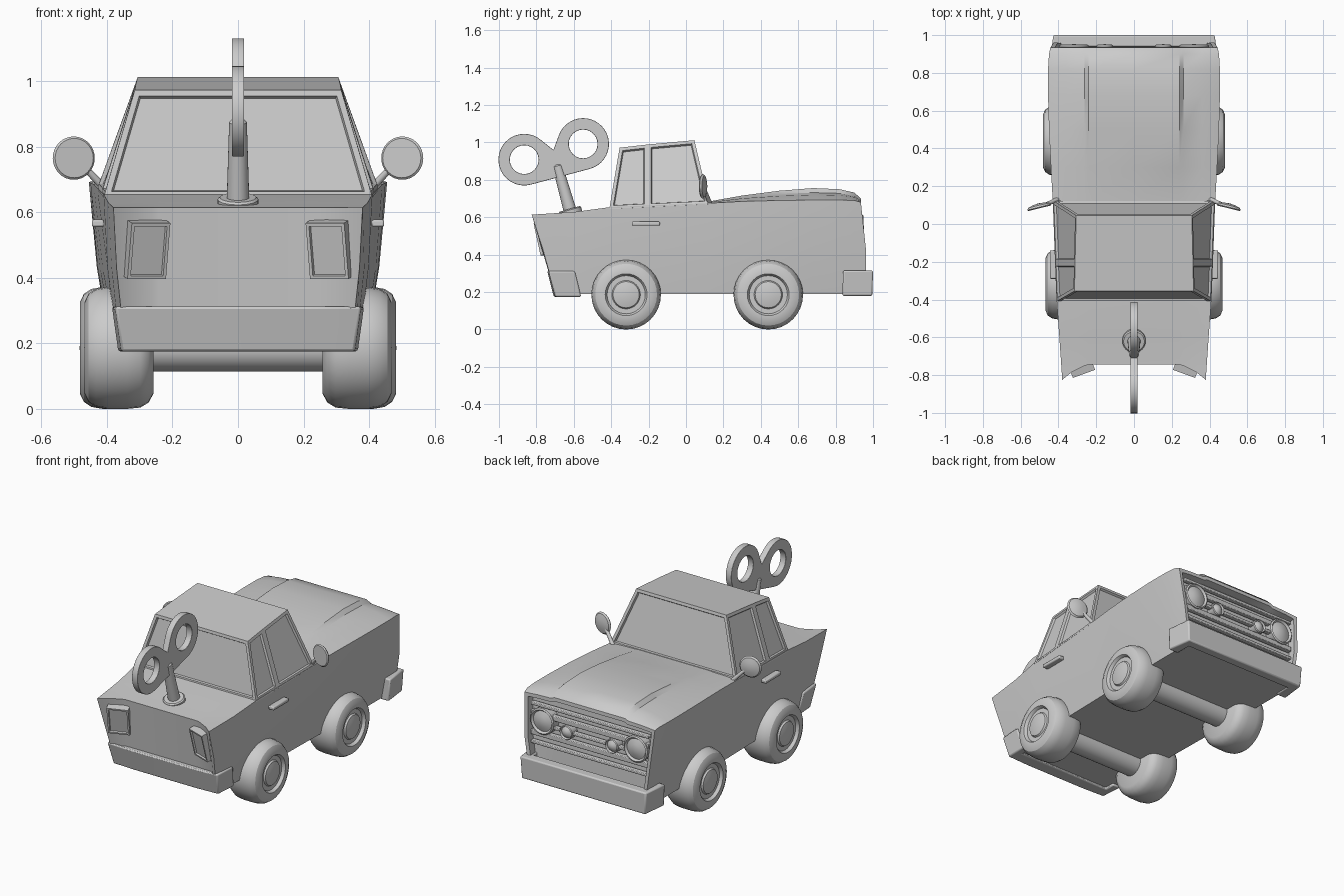
import bpy, bmesh
from math import sin, cos, pi, atan2, radians
from mathutils import Vector, Matrix

if "Cube" in bpy.data.objects:
    bpy.data.objects.remove(bpy.data.objects["Cube"])


def finish(name, bm):
    bmesh.ops.recalc_face_normals(bm, faces=bm.faces)
    me = bpy.data.meshes.new(name)
    bm.to_mesh(me)
    bm.free()
    ob = bpy.data.objects.new(name, me)
    bpy.context.collection.objects.link(ob)
    return ob


def bevel(ob, width, segs=2):
    m = ob.modifiers.new("bevel", 'BEVEL')
    m.width, m.segments, m.limit_method = width, segs, 'ANGLE'
    return ob


def lathe(name, profile, loc, axis, segs=32):
    """Turn (along, radius) points around an axis direction."""
    bm = bmesh.new()
    rings = []
    for a, r in profile:
        n = segs if r > 0 else 1
        rings.append([bm.verts.new((r * cos(2 * pi * i / segs), r * sin(2 * pi * i / segs), a)) for i in range(n)])
    for p, q in zip(rings, rings[1:]):
        for i in range(segs):
            j = (i + 1) % segs
            f = [p[i % len(p)], p[j % len(p)], q[j % len(q)], q[i % len(q)]]
            bm.faces.new(list(dict.fromkeys(f)))
    ob = finish(name, bm)
    ob.matrix_world = Matrix.Translation(loc) @ Vector(axis).to_track_quat('Z', 'Y').to_matrix().to_4x4()
    return ob


def rod(name, a, b, r1, r2, segs=24):
    d = Vector(b) - Vector(a)
    L = d.length
    return lathe(name, [(0, 0), (0, r1), (L - r2 * .4, r2), (L - r2 * .1, r2 * .7), (L, 0)], a, d, segs)


def box(name, loc, size, rot=(0, 0, 0)):
    bm = bmesh.new()
    bmesh.ops.create_cube(bm, size=1)
    bmesh.ops.scale(bm, vec=size, verts=bm.verts)
    ob = finish(name, bm)
    ob.location, ob.rotation_euler = loc, rot
    return ob


def prism(name, half, z0, z1, taper, dy):
    """Mirror a half outline in x and extrude it from z1 down to a tapered bottom."""
    pts = half + [(-x, y) for x, y in reversed(half)]
    bm = bmesh.new()
    top = [bm.verts.new((x, y, z1)) for x, y in pts]
    bot = [bm.verts.new((x * taper, y + dy, z0)) for x, y in pts]
    bm.faces.new(top)
    bm.faces.new(bot[::-1])
    for i in range(len(pts)):
        j = (i + 1) % len(pts)
        bm.faces.new((top[i], bot[i], bot[j], top[j]))
    return bevel(finish(name, bm), .008)


# Body: lofted cross-sections from tail to nose, with raised hood centre
def section(y, wt, wb, zs, zh, zc, tail=0, lean=0):
    xs = [0, .24, .262, .36 if wt > .39 else .33, wt]
    zt = [zc, zc, zh, zs + .7 * (zh - zs), zs]
    drop = [0, 0, .005, .04, .08]
    top = [(x, y - tail * d - lean, z) for x, z, d in zip(xs, zt, drop)]
    yb = y + .045 if tail else y
    bot = [(min(x, wb * (.85 + .05 * i)) if i == 3 else (wb if i == 4 else x), yb, .19) for i, x in enumerate(xs)]
    mid = ((wt + wb) / 2 + .008, y - tail * .02 + (.002 if lean else 0), .43)
    m = lambda p: (-p[0], p[1], p[2])
    return ([m(p) for p in top[:0:-1]] + top + [mid] + bot[::-1] + [m(p) for p in bot[1:]] + [m(mid)])


stations = [
    (-.745, .38, .345, .614, .614, .614, 1),
    (-.60, .395, .36, .628, .628, .628),
    (-.40, .41, .37, .655, .655, .655),
    (.12, .43, .38, .675, .682, .684),
    (.30, .44, .385, .685, .708, .716),
    (.50, .45, .39, .69, .724, .742),
    (.68, .455, .39, .692, .732, .756),
    (.82, .455, .39, .692, .728, .75),
    (.90, .45, .39, .69, .715, .732),
    (.96, .443, .39, .68, .69, .70, 0, .025),
]
bm = bmesh.new()
rings = [[bm.verts.new(p) for p in section(*s)] for s in stations]
for p, q in zip(rings, rings[1:]):
    for i in range(20):
        j = (i + 1) % 20
        bm.faces.new((p[i], p[j], q[j], q[i]))
caps = []
for r in (rings[0], rings[-1]):
    cap = [bm.faces.new((r[i], r[i + 1], r[17 - i], r[18 - i])) for i in range(1, 7)]
    cap += [bm.faces.new((r[0], r[1], r[17], r[18], r[19])), bm.faces.new((r[7], r[8], r[9], r[10], r[11]))]
    caps.append(cap)
bmesh.ops.recalc_face_normals(bm, faces=bm.faces)
bmesh.ops.inset_region(bm, faces=caps[1], thickness=.022, use_even_offset=True)
bmesh.ops.inset_region(bm, faces=caps[1], thickness=.004, depth=-.05, use_even_offset=True)
finish("body", bm)

# Cabin: tapered shell with inset windows
bm = bmesh.new()
base = [(.41, -.41, .645), (.418, -.205, .655), (.43, .125, .67)]
roof = [(.315, -.355, .972), (.312, -.205, .989), (.306, .045, 1.012)]
loop = lambda pts: [bm.verts.new(p) for p in pts] + [bm.verts.new((-x, y, z)) for x, y, z in reversed(pts)]
lo, hi = loop(base), loop(roof)
bm.faces.new(hi)
bm.faces.new(lo[::-1])
panes = [bm.faces.new((lo[i], lo[(i + 1) % 6], hi[(i + 1) % 6], hi[i])) for i in range(6)]
bmesh.ops.recalc_face_normals(bm, faces=bm.faces)
bmesh.ops.inset_individual(bm, faces=panes, thickness=.018, use_even_offset=True)
bmesh.ops.inset_individual(bm, faces=panes, thickness=.005, depth=-.012, use_even_offset=True)
finish("cabin", bm)

# Bumpers
prism("front_bumper", [(.38, .84), (.447, .84), (.428, 1.0)], .18, .315, .98, -.004).data.update()
bpy.data.objects.remove(bpy.data.objects["front_bumper"])
prism("front_bumper", [(.38, .94), (.38, .84), (.447, .84), (.428, 1.0)], .18, .315, .98, -.004)
prism("rear_bumper", [(.33, -.66), (.33, -.595), (.385, -.595), (.375, -.735), (.22, -.742)], .175, .312, .95, .035)

# Wheels and axles
tyre = [(-.11, 0), (-.11, .14), (-.095, .167), (-.07, .182), (-.03, .186), (.03, .186), (.065, .18), (.088, .165),
        (.1, .14), (.1, .112), (.09, .105), (.082, .102), (.082, .076), (.092, .07), (.099, .04), (.101, 0)]
for label, y, x in (("front", .44, .382), ("rear", -.32, .368)):
    for s in (-1, 1):
        lathe(label + "_wheel", tyre, (s * x, y, .186), (s, 0, 0))
    lathe(label + "_axle", [(-.3, 0), (-.3, .072), (.3, .072), (.3, 0)], (0, y, .186), (1, 0, 0))

# Headlights, mirrors, handles and tail lights on both sides
dish = [(-.01, 0), (-.01, .06), (-.004, .066), (.006, .058), (.014, .03), (.017, 0)]
for s in (-1, 1):
    for label, x, z, r in (("headlight", .318, .535, .08), ("small_light", .155, .51, .043)):
        lathe(label, [(-.04, 0), (-.04, r), (.018, r), (.024, r * .9), (.012, r * .78), (.024, r * .4), (.028, 0)],
              (s * x, .925, z), (0, 1, 0))
    lathe("mirror", dish, (s * .502, .093, .765), (s * .24, .97, 0))
    rod("mirror_arm", (s * .405, .13, .67), (s * .475, .10, .745), .012, .01, 12)
    bevel(box("door_handle", (s * .427, -.215, .566), (.038, .15, .022)), .006)
    ob = box("tail_light", (s * .28, -.752, .487), (.125, .05, .175), (radians(13), 0, -s * radians(20)))
    bm = bmesh.new()
    bm.from_mesh(ob.data)
    back = [f for f in bm.faces if f.normal.y < -.9]
    bmesh.ops.inset_region(bm, faces=back, thickness=.014)
    bmesh.ops.inset_region(bm, faces=back, thickness=.003, depth=-.01)
    bm.to_mesh(ob.data)
    bm.free()

# Grille bars
for z, h in ((.39, .018), (.45, .03), (.51, .018), (.57, .03), (.625, .018)):
    bevel(box("grille_bar", (0, .922, z), (.80, .03, h)), .004)

# Wind-up key: base, shaft and double-ring handle
foot, tip = Vector((0, -.615, .618)), Vector((0, -.69, .885))
rod("key_shaft", foot, tip, .035, .027)
lathe("key_base", [(0, 0), (0, .062), (.022, .062), (.028, .055), (.028, 0)], foot, tip - foot)
c1, c2 = Vector((-.865, .908)), Vector((-.55, .992))
a = atan2(c2.y - c1.y, c2.x - c1.x)


def arc(c, r, t0, t1, n):
    return [(c.x + r * cos(t0 + (t1 - t0) * i / n), c.y + r * sin(t0 + (t1 - t0) * i / n)) for i in range(n + 1)]


mid = (c1 + c2) / 2
outline = (arc(c1, .135, a + radians(35), a + 1.5 * pi, 24)
           + arc(c2, .135, a - pi / 2, a + radians(145), 24) + [(mid.x, mid.y + .005)])
cu = bpy.data.curves.new("key_handle", 'CURVE')
cu.dimensions, cu.fill_mode, cu.extrude, cu.bevel_depth = '2D', 'BOTH', .016, .003
for pts in (outline, arc(c1, .08, 0, 2 * pi * 23 / 24, 23), arc(c2, .08, 0, 2 * pi * 23 / 24, 23)):
    sp = cu.splines.new('POLY')
    sp.points.add(len(pts) - 1)
    for p, q in zip(sp.points, pts):
        p.co = (q[0], q[1], 0, 1)
    sp.use_cyclic_u = True
key = bpy.data.objects.new("key_handle", cu)
key.rotation_euler = (pi / 2, 0, pi / 2)
bpy.context.collection.objects.link(key)

# Smooth shading with sharp edges kept
bpy.ops.object.select_all(action='DESELECT')
key.select_set(True)
bpy.context.view_layer.objects.active = key
bpy.ops.object.convert(target='MESH')
bpy.ops.object.select_all(action='SELECT')
bpy.ops.object.shade_smooth_by_angle(angle=radians(30))
